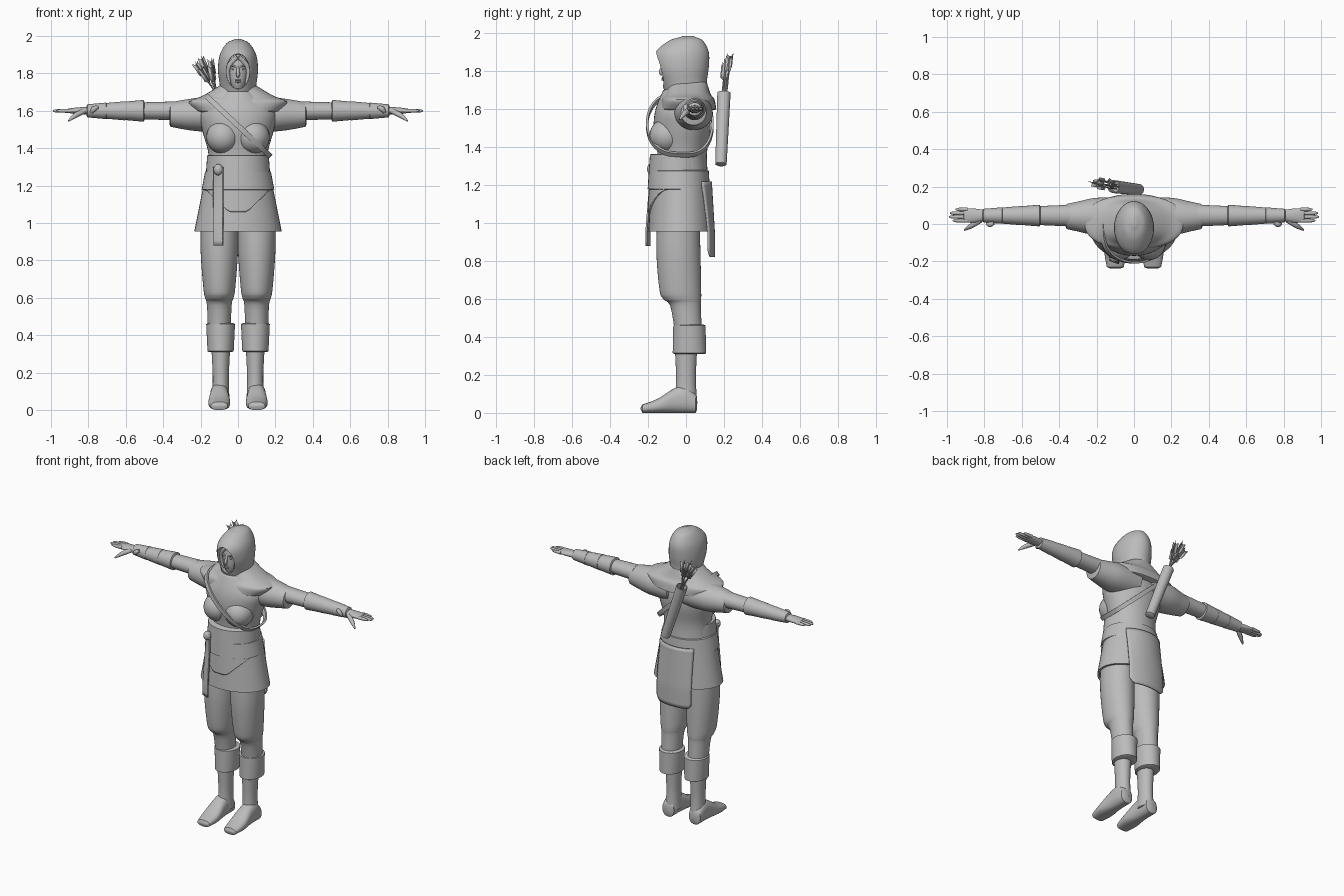
import bpy, bmesh, math
from mathutils import Vector

if "Cube" in bpy.data.objects:
    bpy.data.objects.remove(bpy.data.objects["Cube"])

shade = (0.5, 0.5, 0.5, 1)
grey = bpy.data.materials.new("plain grey")
grey.use_nodes = True
grey.diffuse_color = shade
grey.node_tree.nodes["Principled BSDF"].inputs["Base Color"].default_value = shade
parts = []


def finish(name, bm, mirror=False, thickness=None):
    bmesh.ops.recalc_face_normals(bm, faces=bm.faces)
    mesh = bpy.data.meshes.new(name)
    bm.to_mesh(mesh)
    bm.free()
    mesh.materials.append(grey)
    part = bpy.data.objects.new(name, mesh)
    bpy.context.collection.objects.link(part)
    if thickness:
        solidify = part.modifiers.new("Thickness", "SOLIDIFY")
        solidify.thickness = thickness
        solidify.offset = 0
    if mirror:
        part.modifiers.new("Mirror", "MIRROR").use_mirror_merge = False
    parts.append(part)
    return part


def skin(bm, rings):
    """Bridge rings of points into a capped tube."""
    loops = [[bm.verts.new(point) for point in ring] for ring in rings]
    for lower, upper in zip(loops, loops[1:]):
        for i in range(len(lower)):
            bm.faces.new((lower[i - 1], lower[i], upper[i], upper[i - 1]))
    bm.faces.new(loops[0])
    bm.faces.new(loops[-1])


def circle(count):
    return [(math.cos(math.tau * i / count), math.sin(math.tau * i / count)) for i in range(count)]


def signed_power(value, exponent):
    return math.copysign(abs(value) ** exponent, value)


def smooth_rows(rows, steps):
    """Catmull-Rom interpolation between rows of numbers."""
    out = []
    last = len(rows) - 1
    for i in range(last):
        four = rows[max(i - 1, 0)], rows[i], rows[i + 1], rows[min(i + 2, last)]
        for k in range(steps):
            t = k / steps
            out.append([b + t / 2 * (c - a + t * (2 * a - 5 * b + 4 * c - d + t * (3 * (b - c) + d - a)))
                        for a, b, c, d in zip(*four)])
    return out + [list(rows[-1])]


def loft(name, axis, centre, rows, mirror=False, power=2, steps=5, lip=.01):
    """Rows: position on axis, two radii and an optional shift; the ends are rounded by the lip."""
    rows = smooth_rows([row if len(row) > 3 else (*row, 0) for row in rows], steps)

    def rounded(end, before):
        t, ra, rb, shift = end
        return t + math.copysign(lip / 2, t - before[0]), ra - lip, rb - lip, shift
    rows = [rounded(rows[0], rows[1]), *rows, rounded(rows[-1], rows[-2])]
    rings = []
    for t, ra, rb, shift in rows:
        ring = []
        for c, s in circle(40):
            a = centre[0] + ra * signed_power(c, 2 / power)
            b = centre[1] + shift + rb * signed_power(s, 2 / power)
            ring.append({"x": (t, a, b), "y": (a, t, b), "z": (a, b, t)}[axis])
        rings.append(ring)
    bm = bmesh.new()
    skin(bm, rings)
    return finish(name, bm, mirror)


def tube(name, points, radii, mirror=False):
    rows = smooth_rows([(*point, radius) for point, radius in zip(points, radii)], 5)
    path = [Vector(row[:3]) for row in rows]
    rings = []
    for i, point in enumerate(path):
        along = (path[min(i + 1, len(path) - 1)] - path[max(i - 1, 0)]).normalized()
        u = along.cross(Vector((.1, 1, .2))).normalized()
        v = along.cross(u)
        rings.append([point + rows[i][3] * (u * c + v * s) for c, s in circle(10)])
    bm = bmesh.new()
    skin(bm, rings)
    return finish(name, bm, mirror)


def ball(name, centre, size, mirror=False):
    bm = bmesh.new()
    bmesh.ops.create_uvsphere(bm, u_segments=24, v_segments=14, radius=1)
    for vert in bm.verts:
        vert.co = Vector(a * b + c for a, b, c in zip(vert.co, size, centre))
    return finish(name, bm, mirror)


def skirt_radii(z):
    drop = min(max((1.2 - z) / .25, 0), 1)
    return .185 + .05 * drop, .155 + .015 * drop


skirt_y = -.028


def panel(name, left, right, top, bottom, side, lift):
    """Cloth draped on the front (-1) or back (+1) of the skirt."""
    bm = bmesh.new()
    grid = []
    cells = 16
    for i in range(cells + 1):
        x = left + (right - left) * i / cells
        column = []
        for k in range(cells + 1):
            z = top + (bottom(x) - top) * k / cells
            rx, ry = skirt_radii(z)
            y = skirt_y + side * (ry * math.sqrt(1 - (x / rx) ** 2) + lift)
            column.append(bm.verts.new((x, y, z)))
        grid.append(column)
    for a, b in zip(grid, grid[1:]):
        for k in range(cells):
            bm.faces.new((a[k], b[k], b[k + 1], a[k + 1]))
    return finish(name, bm, thickness=.009)


# Tunic, mantle and skirt
loft("tunic", "z", (0, -.02), [(1.2, .17, .14), (1.36, .157, .13), (1.5, .192, .15), (1.6, .2, .14), (1.7, .1, .1)])
ball("bust", (.08, -.1, 1.46), (.09, .093, .09), mirror=True)
loft("mantle", "z", (0, .01), [(1.74, .09, .1), (1.68, .19, .12), (1.65, .265, .14), (1.6, .23, .15)], power=2.4)
hem = .955
loft("skirt", "z", (0, skirt_y), [(1.2, *skirt_radii(1.2)), (hem, *skirt_radii(hem)), (hem, .22, .155),
                                  (1.05, .2, .145)], steps=1)
loft("upper_sash", "z", (0, -.045), [(1.36, .165, .145), (1.26, .172, .152)])
loft("lower_sash", "z", (0, -.038), [(1.275, .176, .158), (1.18, .194, .164)])
panel("front_apron", -.165, .165, 1.2, lambda x: 1.06 + max(0, abs(x) - .05), -1, .006)
panel("back_flap", -.125, .135, 1.22, lambda x: .82 + 30 * max(0, abs(x) - .1) ** 2, 1, .006)
panel("hanging_belt_end", -.13, -.08, 1.3, lambda x: .88, -1, .022)
ball("belt_knot", (-.105, -.18, 1.285), (.026, .025, .03))

# Arms, with three overlapping bands on each bracer
arm = (.045, 1.6)
loft("sleeves", "x", (.04, 1.58), [(.05, .1, .09), (.2, .1, .09), (.3, .08, .077), (.36, .067, .065)], mirror=True)
loft("upper_arms", "x", arm, [(.34, .058, .05), (.52, .05, .045)], mirror=True)
for band in range(3):
    start, radius = .505 + .1 * band, .058 - .007 * band
    loft("bracer_bands", "x", arm, [(start, radius, radius), (start + .1, radius - .008, radius - .009)], mirror=True)
tube("bracer_ties", [(.75, .005, 1.62), (.77, -.003, 1.61), (.785, 0, 1.59)], [.01, .014, .008], mirror=True)
loft("palms", "x", arm, [(.78, .027, .022), (.86, .038, .018), (.91, .036, .011)], mirror=True, lip=.006)
for finger in range(4):
    y = .018 + .02 * finger
    tip = .99 - .012 * (finger - 1.3) ** 2
    tube("fingers", [(.89, y, 1.6), (tip - .02, y, 1.6), (tip, y, 1.6)], [.011, .009, .003], mirror=True)
tube("thumbs", [(.82, .02, 1.6), (.87, -.01, 1.575), (.907, -.033, 1.545)], [.014, .014, .004], mirror=True)

# Legs and boots
loft("trousers", "z", (.1, -.04), [(1.05, .1, .11), (.85, .1, .116), (.65, .085, .11, .01), (.6, .076, .1, .02),
                                   (.56, .066, .08, .038), (.4, .06, .07, .055)], mirror=True)
loft("boot_cuffs", "z", (.093, .018), [(.46, .077, .085), (.315, .07, .088)], mirror=True)
loft("boot_shafts", "z", (.092, 0), [(.36, .052, .06), (.18, .043, .052), (.05, .047, .06)], mirror=True)
foot = [(.05, .043, .05), (0, .048, .07), (-.06, .051, .065), (-.15, .058, .037), (-.23, .045, .022)]
loft("boot_feet", "y", (.1, 0), [(y, width, height, height) for y, width, height in foot],
     mirror=True, power=2.4, lip=.018)

# Hood with a cut face opening
hood = loft("hood", "z", (0, -.02), [(1.66, .09, .11, .03), (1.74, .098, .12, .01), (1.82, .107, .14),
                                     (1.9, .097, .14), (1.96, .062, .09, .02), (1.98, .025, .04, .03)])
cutter = loft("hood_cutter", "y", (0, 1.81), [(-.3, .067, .1), (-.05, .06, .09)])
cutter.hide_render = True
cut = hood.modifiers.new("Opening", "BOOLEAN")
cut.operation, cut.object, cut.solver = "DIFFERENCE", cutter, "EXACT"
bpy.context.view_layer.objects.active = hood
bpy.ops.object.modifier_apply(modifier="Opening")
parts.remove(cutter)
bpy.data.objects.remove(cutter)

# Face and hair
loft("face", "z", (0, -.06), [(1.72, .033, .05), (1.76, .05, .062), (1.84, .061, .064), (1.92, .045, .05)], lip=.015)
tube("nose", [(0, -.118, 1.84), (0, -.134, 1.795), (0, -.125, 1.782)], [.006, .01, .006])
for lip_name, z in (("upper_lip", 1.764), ("lower_lip", 1.755)):
    ball(lip_name, (0, -.122, z), (.017, .008, .005))
ball("eyes", (.025, -.112, 1.822), (.012, .009, .006), mirror=True)
tube("eyebrows", [(.01, -.122, 1.834), (.027, -.118, 1.84), (.045, -.104, 1.834)], [.004, .005, .003], mirror=True)
tube("hair_locks", [(.004, -.118, 1.89), (.056, -.1, 1.82), (.035, -.1, 1.71)], [.012, .014, .004], mirror=True)

# Quiver, tilted across the back
mouth, base = Vector((-.11, .2, 1.685)), Vector((.025, .184, 1.31))
tilt = mouth - base
length = tilt.length
quiver = loft("quiver", "z", (0, 0), [(0, .03, .03), (length, .035, .035), (length, .029, .029),
                                      (length - .06, .028, .028)], steps=1)
quiver.location = base
quiver.rotation_mode = "QUATERNION"
quiver.rotation_quaternion = tilt.to_track_quat("Z", "Y")

# Arrows fanning out of the quiver, with three feathers each
feathers = bmesh.new()
for c, s in circle(5):
    start = mouth - tilt * .1 + Vector((c, s, 0)) * .012
    tip = Vector((-.18 - .045 * c, .22 + .015 * s, 1.85 + .03 * s))
    tube("arrow_shaft", [start, tip], [.004, .004])
    along = (tip - start).normalized()
    u = along.orthogonal().normalized()
    v = along.cross(u)
    for a, b in circle(3):
        spread = (u * a + v * b) * .02
        outline = (tip - along * .085, tip - along * .065 + spread, tip + along * .012 + spread, tip - along * .008)
        feathers.faces.new([feathers.verts.new(point) for point in outline])
finish("arrow_feathers", feathers, thickness=.002)

# Flat strap looping from the right shoulder to the left side of the waist
path = []
for c, s in circle(60):
    depth = .195 if s > 0 else .15
    path.append(Vector((.17 * c, -.01 - depth * signed_power(s, .7), 1.52 - .16 * c)))
rings = []
for i, point in enumerate(path):
    along = (path[(i + 1) % len(path)] - path[i - 1]).normalized()
    width = along.cross(point - Vector((0, -.02, 1.52))).normalized() * .014
    depth = width.cross(along).normalized() * .006
    rings.append([point + width + depth, point - width + depth, point - width - depth, point + width - depth])
strap = bmesh.new()
skin(strap, rings + rings[:1])
finish("quiver_strap", strap)

# Smooth shading with sharp creases
bpy.ops.object.select_all(action="DESELECT")
for part in parts:
    part.select_set(True)
bpy.context.view_layer.objects.active = hood
bpy.ops.object.shade_smooth_by_angle(angle=math.radians(40))
